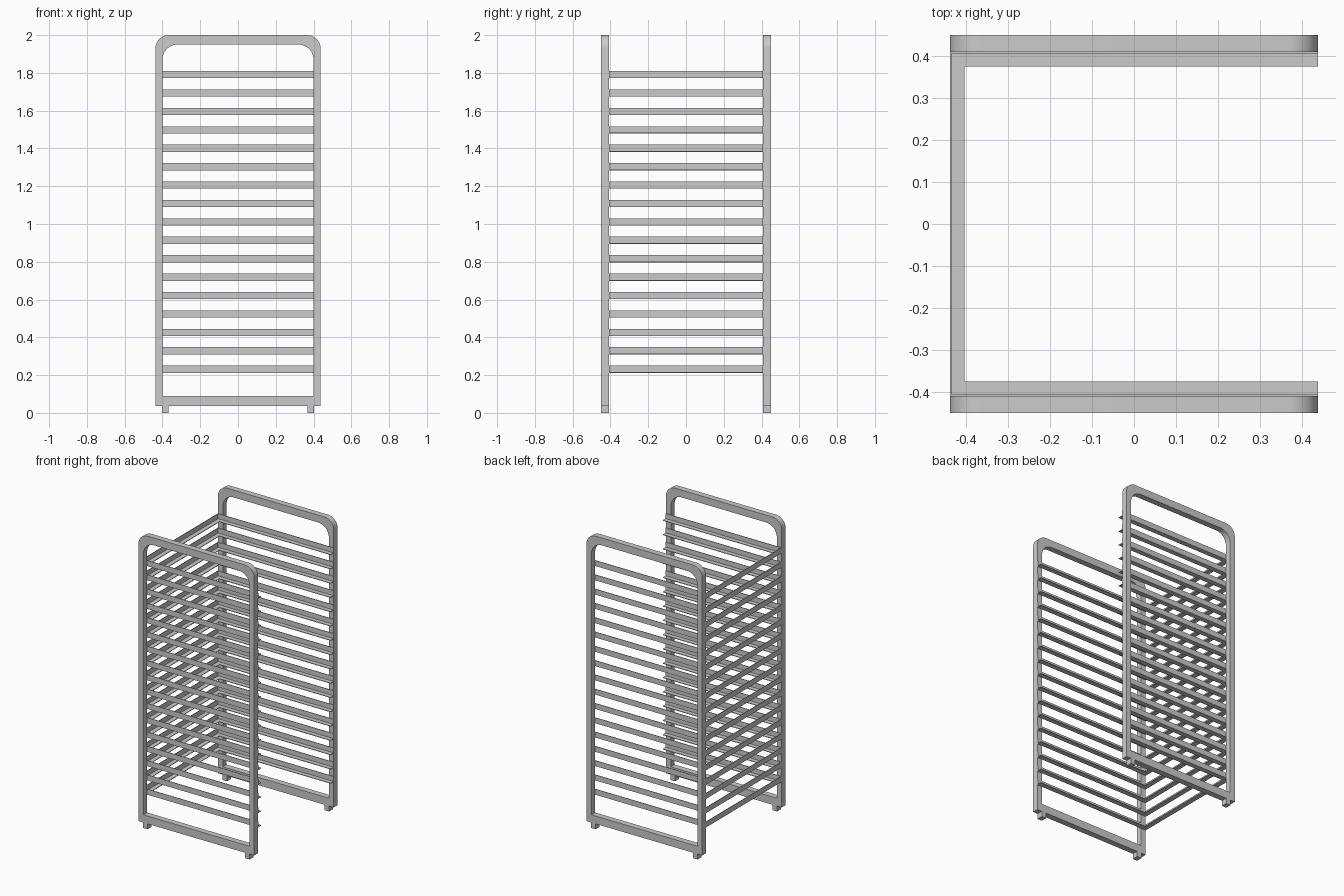
import bpy, bmesh, math

if "Cube" in bpy.data.objects:
    bpy.data.objects.remove(bpy.data.objects["Cube"])

W, FOOT_TOP, TOP = 0.437, 0.037, 2.0      # half width and frame heights
Y_IN, Y_OUT = 0.408, 0.449                # side frame thickness range


def make_object(name, bm):
    bmesh.ops.recalc_face_normals(bm, faces=bm.faces[:])
    mesh = bpy.data.meshes.new(name)
    bm.to_mesh(mesh)
    bm.free()
    obj = bpy.data.objects.new(name, mesh)
    bpy.context.collection.objects.link(obj)
    return obj


def mirror(obj, x=False, y=False):
    mod = obj.modifiers.new("mirror", 'MIRROR')
    mod.use_axis = (x, y, False)


def arch(half, bottom, top, r, n=10):
    """Rectangle with two rounded upper corners, as (x, z) points."""
    pts = [(-half, bottom), (half, bottom)]
    for cx, start in ((half - r, 0), (r - half, 90)):
        for i in range(n + 1):
            a = math.radians(start + 90 * i / n)
            pts.append((cx + r * math.cos(a), top - r + r * math.sin(a)))
    return pts


# Side frames: rounded loop, mirrored front to back
bm = bmesh.new()
outer = arch(W, FOOT_TOP, TOP, 0.07)
inner = arch(0.40, 0.09, 1.95, 0.08)
rings = [[bm.verts.new((x, y, z)) for x, z in loop]
         for loop, y in ((outer, Y_IN), (outer, Y_OUT), (inner, Y_OUT), (inner, Y_IN))]
for k in range(4):
    a, b = rings[k], rings[(k + 1) % 4]
    for i in range(len(a)):
        j = (i + 1) % len(a)
        bm.faces.new((a[i], a[j], b[j], b[i]))
frame = make_object("side_frame", bm)
mirror(frame, y=True)
bpy.context.view_layer.objects.active = frame
frame.select_set(True)
bpy.ops.object.shade_smooth_by_angle(angle=math.radians(30))

# Feet: small blocks under the frame corners
bm = bmesh.new()
bmesh.ops.create_cube(bm, size=1)
for v in bm.verts:
    v.co = (0.385 + v.co.x * 0.034, (Y_IN + Y_OUT) / 2 + v.co.y * (Y_OUT - Y_IN),
            FOOT_TOP / 2 + v.co.z * FOOT_TOP)
mirror(make_object("foot", bm), x=True, y=True)

# Tray rails: angle section swept along a U path with mitred corners
T, D, H = 0.004, 0.034, 0.038
section = [(0, 0), (D, 0), (D, T), (T, T), (T, H), (0, H)]   # (inset, height)
bm = bmesh.new()
stations = [[], [], [], []]
for d, z in section:
    path = [(W, d - Y_IN), (d - W, d - Y_IN), (d - W, Y_IN - d), (W, Y_IN - d)]
    for station, (x, y) in zip(stations, path):
        station.append(bm.verts.new((x, y, 0.212 + z)))
for a, b in zip(stations, stations[1:]):
    for i in range(6):
        j = (i + 1) % 6
        bm.faces.new((a[i], a[j], b[j], b[i]))
bm.faces.new(stations[0])
bm.faces.new(stations[3])
rails = make_object("tray_rail", bm)
array = rails.modifiers.new("stack", 'ARRAY')
array.count = 17
array.use_relative_offset = False
array.use_constant_offset = True
array.constant_offset_displace = (0, 0, 0.0975)
